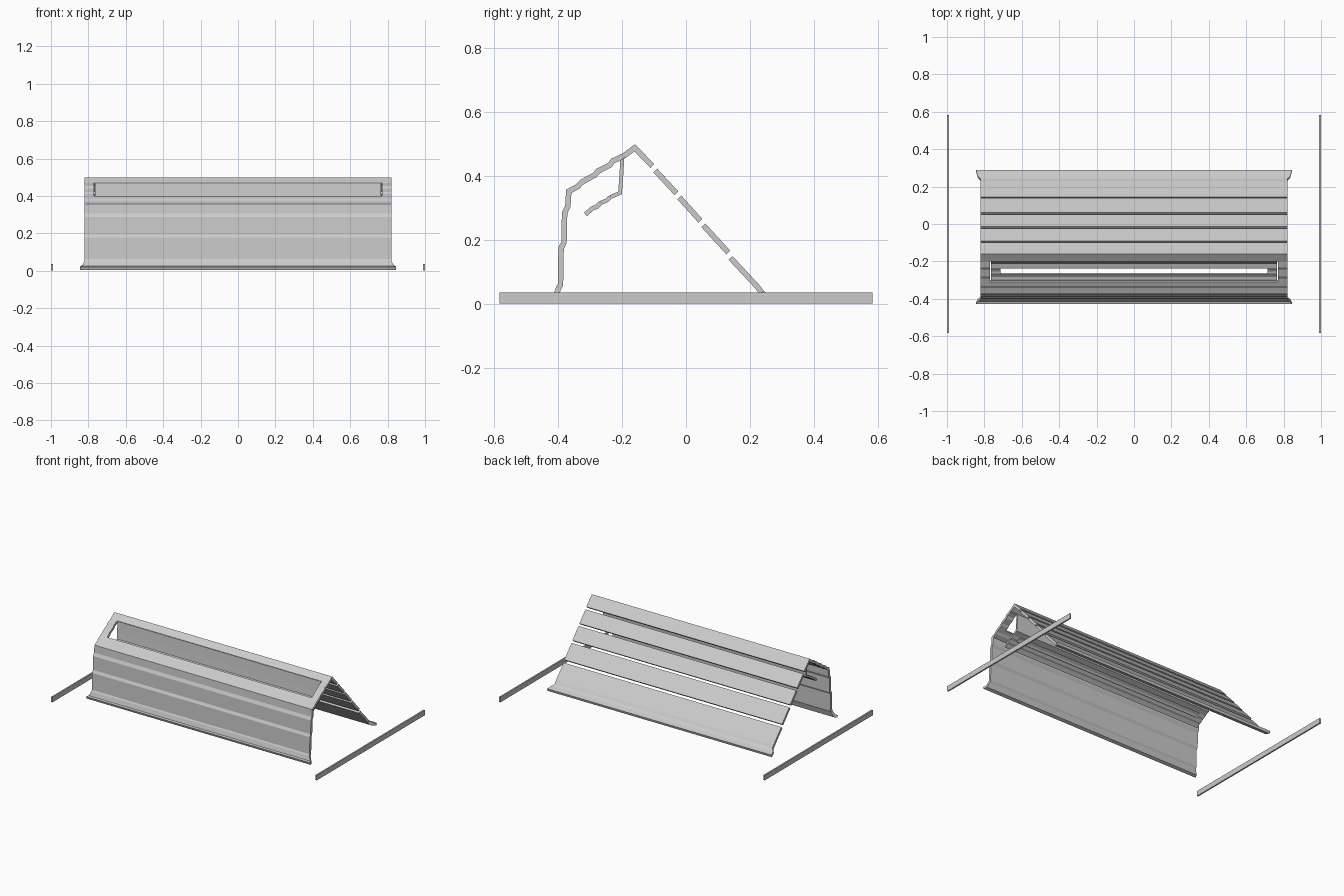
import bpy
from mathutils import Vector

if "Cube" in bpy.data.objects:
    bpy.data.objects.remove(bpy.data.objects["Cube"])

W = 0.82      # half length of the shelter
T = 0.017     # sheet thickness


def sheet(name, pts, x0=-W, x1=W, flare=None, t=T):
    """Thicken a (y, z) path with mitred corners and run it along x.
    flare = {point index: extra length at each end}."""
    flare = flare or {}
    p = [Vector(q) for q in pts]
    n = len(p)
    normals = []
    for a, b in zip(p, p[1:]):
        d = (b - a).normalized()
        normals.append(Vector((-d.y, d.x)))
    verts, faces = [], []
    for i, q in enumerate(p):
        n0, n1 = normals[max(i - 1, 0)], normals[min(i, n - 2)]
        m = (n0 + n1).normalized()
        off = m * (t / 2 / max(m.dot(n0), 0.5))
        e = flare.get(i, 0)
        for x in (x0 - e, x1 + e):
            for s in (1, -1):
                v = q + off * s
                verts.append((x, v.x, v.y))
    for i in range(n - 1):
        a, b = 4 * i, 4 * i + 4
        for j, k in ((0, 2), (2, 3), (3, 1), (1, 0)):
            faces.append((a + j, b + j, b + k, a + k))
    faces.append((0, 2, 3, 1))
    e = 4 * (n - 1)
    faces.append((e, e + 1, e + 3, e + 2))
    me = bpy.data.meshes.new(name)
    me.from_pydata(verts, [], faces)
    ob = bpy.data.objects.new(name, me)
    bpy.context.collection.objects.link(ob)
    return ob


# front wall with stepped laps, bottom flange and window sill
sheet("front_wall", [(-0.424, 0.012), (-0.408, 0.018), (-0.398, 0.05), (-0.392, 0.06),
                     (-0.390, 0.175), (-0.381, 0.192), (-0.379, 0.285),
                     (-0.369, 0.305), (-0.366, 0.352), (-0.338, 0.367),
                     (-0.326, 0.380), (-0.305, 0.392)],
      flare={0: 0.025, 1: 0.015})

# stepped frame posts at both ends of the window
post = [(-0.305, 0.392), (-0.285, 0.403), (-0.275, 0.415), (-0.238, 0.434),
        (-0.228, 0.447), (-0.195, 0.462)]
for side, x0, x1 in (("left", -W, -0.77), ("right", 0.77, W)):
    sheet("window_post_" + side, post, x0, x1)

# ridge cap bending over the top
sheet("ridge_cap", [(-0.195, 0.462), (-0.16, 0.488), (-0.105, 0.431)])

# separate slats of the back roof with narrow gaps
slats = [((-0.096, 0.417), (-0.030, 0.346)),
         ((-0.021, 0.333), (0.045, 0.260)),
         ((0.054, 0.246), (0.132, 0.161)),
         ((0.139, 0.144), (0.222, 0.055))]
for i, s in enumerate(slats[:3]):
    sheet(f"roof_slat_{i + 1}", s)
sheet("roof_slat_lower", list(slats[3]) + [(0.236, 0.036), (0.252, 0.022), (0.285, 0.012)],
      flare={3: 0.015, 4: 0.025})

# recessed panel behind the window and its slotted ledge
sheet("recess_panel", [(-0.198, 0.468), (-0.202, 0.400), (-0.206, 0.347), (-0.236, 0.334)],
      -0.765, 0.765, t=0.012)
sheet("recess_ledge", [(-0.266, 0.316), (-0.280, 0.303), (-0.292, 0.299), (-0.314, 0.280)],
      -0.765, 0.765, t=0.014)
for side, x0, x1 in (("left", -0.765, -0.715), ("right", 0.715, 0.765)):
    sheet("ledge_end_" + side, [(-0.236, 0.334), (-0.250, 0.322), (-0.266, 0.316)],
          x0, x1, t=0.013)

# loose ground rails at either end
for side, x in (("left", -0.995), ("right", 0.995)):
    bpy.ops.mesh.primitive_cube_add(size=1, location=(x, 0, 0.0185))
    rail = bpy.context.object
    rail.name = "ground_rail_" + side
    rail.scale = (0.01, 1.164, 0.035)
